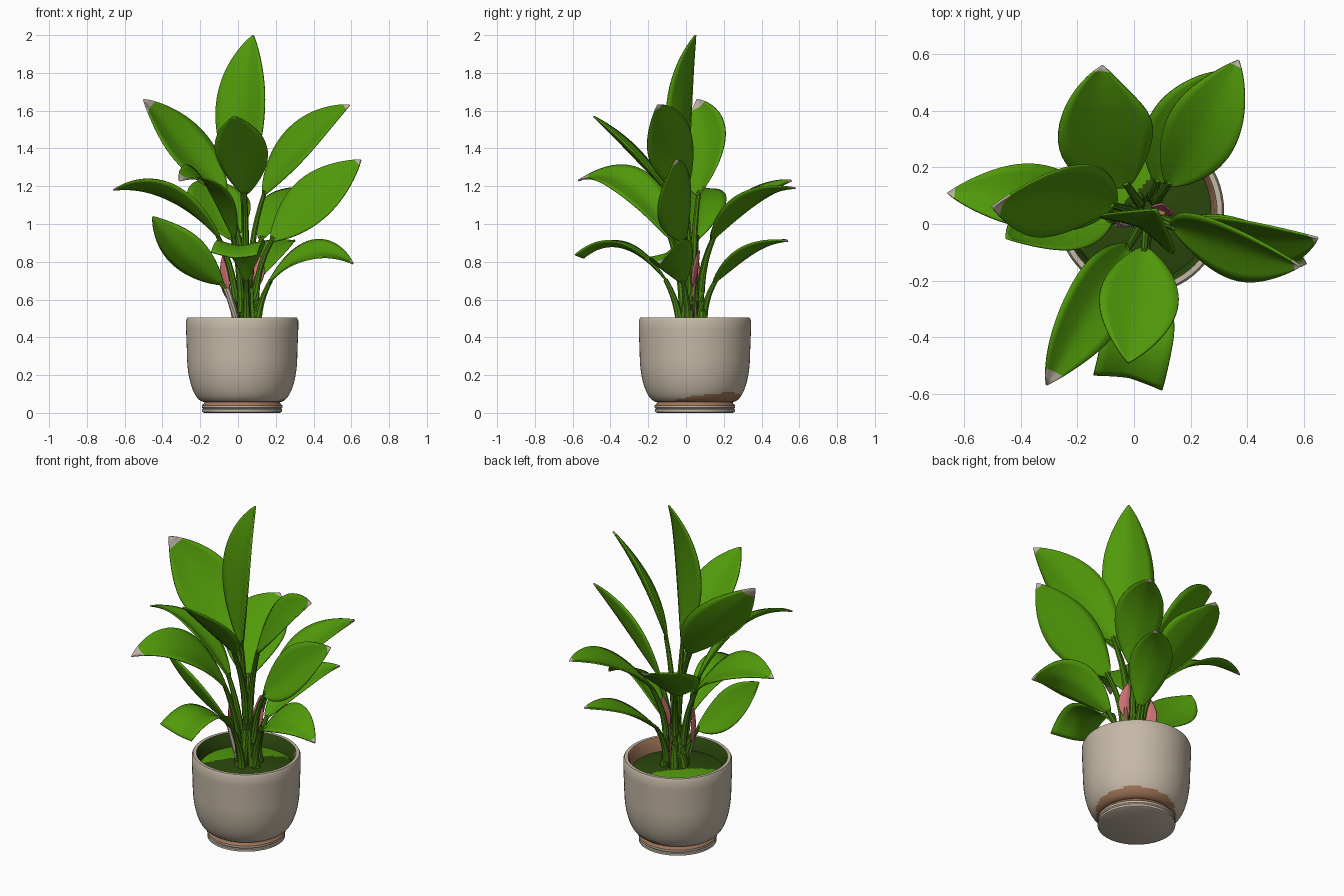
import bpy, bmesh, math
from mathutils import Vector, Matrix

cube = bpy.data.objects.get("Cube")
if cube:
    bpy.data.objects.remove(cube)


def material(name, *rgb):
    m = bpy.data.materials.new(name)
    m.use_nodes = True
    m.diffuse_color = (*rgb, 1)
    m.node_tree.nodes["Principled BSDF"].inputs["Base Color"].default_value = (*rgb, 1)
    return m


GREEN = material("leaf green", 0.083, 0.325, 0.003)
STEM = material("stem green", 0.065, 0.22, 0.005)
PALE = material("dry leaf tip", 0.5, 0.45, 0.37)
CLAY = material("beige glaze", 0.56, 0.485, 0.385)
RUST = material("bare terracotta", 0.36, 0.18, 0.1)
SOIL = material("dark moss", 0.024, 0.065, 0.004)
PINK = material("pink bud", 0.62, 0.17, 0.18)

POT_CENTRE = Vector((0.022, 0.047, 0))
UP = Vector((0, 0, 1))


def finish(bm, name, mats, angle=40):
    mesh = bpy.data.meshes.new(name)
    bm.to_mesh(mesh)
    bm.free()
    for m in mats:
        mesh.materials.append(m)
    ob = bpy.data.objects.new(name, mesh)
    bpy.context.collection.objects.link(ob)
    bpy.ops.object.select_all(action="DESELECT")
    ob.select_set(True)
    bpy.context.view_layer.objects.active = ob
    bpy.ops.object.shade_smooth_by_angle(angle=math.radians(angle))
    return ob


def circle(radius, steps):
    for i in range(steps):
        a = math.tau * i / steps
        yield Vector((radius * math.cos(a), radius * math.sin(a), 0))


def bridge(bm, rings):
    """Join successive closed rings of vertices with quads."""
    for lo, hi in zip(rings, rings[1:]):
        for i in range(len(lo)):
            bm.faces.new((lo[i - 1], lo[i], hi[i], hi[i - 1]))


def lathe(name, profile, mats, rule):
    """Spin a radius/height profile about the pot axis, capping a centre end."""
    bm = bmesh.new()
    rings = [[bm.verts.new(POT_CENTRE + p + UP * z) for p in circle(r, 64)] for r, z in profile]
    bridge(bm, rings)
    bm.faces.new(rings[0][::-1])
    for f in bm.faces:
        f.material_index = rule(f.calc_center_median() - POT_CENTRE)
    return finish(bm, name, mats)


def along(p0, p1, p2, t):
    """Point and direction on a curve with one handle."""
    point = p0 * (1 - t) ** 2 + p1 * 2 * t * (1 - t) + p2 * t * t
    return point, ((p1 - p0) * (1 - t) + (p2 - p1) * t).normalized()


def tube(name, p0, p1, p2, r0, r1, mat, steps=10):
    """Tapered round stalk along a curve."""
    bm = bmesh.new()
    rings = []
    for k in range(steps + 1):
        centre, tan = along(p0, p1, p2, k / steps)
        turn = tan.to_track_quat("Z", "Y")
        radius = r0 + (r1 - r0) * k / steps
        rings.append([bm.verts.new(centre + turn @ p) for p in circle(radius, 8)])
    bridge(bm, rings)
    bm.faces.new(rings[0][::-1])
    bm.faces.new(rings[-1])
    return finish(bm, name, [mat])


def blade(name, p0, p1, p2, width, roll, mats, pale_from, blunt=False, rows=24, cols=8):
    """Oval leaf folded along its midrib, following a curve."""
    chord = (p2 - p0).normalized()
    side = Matrix.Rotation(math.radians(roll), 3, chord) @ chord.cross(UP).normalized()
    bm = bmesh.new()
    grid = []
    for k in range(rows + 1):
        t = k / rows
        centre, tan = along(p0, p1, p2, t)
        across = (side - tan * side.dot(tan)).normalized()
        normal = across.cross(tan)
        if blunt:
            swell = math.sin(math.pi / 2 * min(1, t * 1.5))
        else:
            swell = max(0, math.sin(math.pi * t ** 0.92)) ** 0.85
        half = width / 2 * max(0.015, swell)
        row = []
        for i in range(cols + 1):
            u = i / cols * 2 - 1
            lift = 0.24 * (abs(u) ** 1.3 - 0.4)
            row.append(bm.verts.new(centre + (across * u + normal * lift) * half))
        grid.append(row)
    for k, (near, far) in enumerate(zip(grid, grid[1:])):
        for i in range(cols):
            f = bm.faces.new((near[i], near[i + 1], far[i + 1], far[i]))
            f.material_index = int(k / rows >= pale_from)
    ob = finish(bm, name, mats, 60)
    mod = ob.modifiers.new("thickness", "SOLIDIFY")
    mod.thickness = 0.008
    mod.offset = 0


def leaf(name, base_z, handle, tip, width, roll=0, pale_from=0.95, blunt=False):
    """Blade plus the stalk that carries it up from the moss."""
    handle, tip = Vector(handle), Vector(tip)
    base = Vector((0.03 + handle.x / 3, 0.02 + handle.y / 3, base_z))
    blade(name + "_leaf", base, handle, tip, width, roll, [GREEN, PALE], pale_from, blunt)
    root = Vector((0.025 + base.x * 0.5, 0.02 + base.y * 0.55, 0.43))
    bend = base - (handle - base).normalized() * (base.z - root.z) / 2
    bend = bend.lerp((root + base) / 2, 0.4)
    tube(name + "_stalk", root, bend, base.lerp(handle, 0.08), 0.024, 0.012, STEM)


# Pot: foot ring, rounded bowl and rolled rim
def pot_colour(p):
    r = math.hypot(p.x, p.y)
    if p.z > 0.4 and r < 0.268:
        return 1 if p.x > 0.2 else 2
    bare_patch = 0.06 < p.z < 0.05 + 0.04 * (p.x + p.y) / max(r, 0.01)
    return int(bare_patch or 0.043 < p.z < 0.062)


foot = [(0.2, 0), (0.212, 0.006), (0.212, 0.018), (0.207, 0.022), (0.213, 0.028),
        (0.213, 0.04), (0.203, 0.049)]
arc = [math.pi / 2 * i / 24 for i in range(25)]
bowl = [(0.2 + 0.092 * math.sin(a), 0.308 - 0.25 * math.cos(a)) for a in arc]
rim = [(0.297, 0.44), (0.297, 0.49), (0.29, 0.504), (0.272, 0.504), (0.262, 0.49), (0.25, 0.42)]
lathe("pot", foot + bowl + rim, [CLAY, RUST, SOIL], pot_colour)

# Planting surface, brighter toward the back right of the pot
mound = [(0.255 * i / 16, 0.455 - 0.03 * (i / 16) ** 2) for i in range(1, 17)]
lathe("moss_bed", mound, [SOIL, GREEN], lambda p: int(p.y - p.x > 0.08))

# Upper tier of leaves
TOP = 1.15
leaf("top", TOP, (-0.01, -0.06, 1.68), (0.08, 0.05, 2), 0.29, 20, 1)
leaf("upper_front", TOP, (0.02, -0.3, 1.42), (-0.02, -0.49, 1.57), 0.28, 0, 1)
leaf("upper_left", TOP, (0.3, -0.08, 1.46), (0.59, -0.15, 1.63), 0.28, 50)
leaf("upper_right", TOP, (-0.28, 0.13, 1.42), (-0.5, 0.06, 1.66), 0.33, -40, 0.9)

# Middle tier of leaves
MID = 0.91
leaf("middle_left", MID, (0.42, -0.07, 1.15), (0.65, -0.05, 1.34), 0.29, 58)
leaf("middle_right", MID, (-0.35, 0.1, 1.26), (-0.66, 0.11, 1.18), 0.25, 22, 0.92)
leaf("middle_front", MID, (-0.14, -0.28, 1.36), (-0.31, -0.57, 1.23), 0.25, -28, 0.9)
leaf("back_left", MID, (0.26, 0.34, 1.2), (0.37, 0.58, 1.19), 0.26, -5)
leaf("back_right", MID, (-0.15, 0.33, 1.16), (-0.11, 0.56, 1.23), 0.34, 5, 0.92)

# Low tier of leaves
LOW = 0.68
leaf("low_right", LOW, (-0.32, -0.03, 0.85), (-0.45, -0.05, 1.04), 0.25, 45, 1)
leaf("low_left", LOW, (0.38, -0.09, 0.96), (0.61, -0.14, 0.79), 0.23, 28)
leaf("low_back", LOW, (0.15, 0.36, 0.92), (0.3, 0.54, 0.91), 0.23)
leaf("low_front", LOW, (0.04, -0.33, 1.01), (-0.02, -0.55, 0.83), 0.25, 0, 1, True)

# Two young buds among the stalks, the first with a pale foot
blade("right_bud", Vector((-0.05, 0.02, 0.6)), Vector((-0.09, 0.03, 0.7)), Vector((-0.08, 0.05, 0.83)),
      0.1, 70, [PINK], 1)
tube("right_bud_foot", Vector((0, 0.01, 0.44)), Vector((-0.02, 0, 0.54)), Vector((-0.06, 0.01, 0.66)),
     0.015, 0.018, PALE)
blade("left_bud", Vector((0.09, 0.04, 0.66)), Vector((0.11, 0.05, 0.74)), Vector((0.1, 0.07, 0.86)),
      0.08, 0, [PINK], 1)
tube("left_bud_stalk", Vector((0.07, 0.03, 0.44)), Vector((0.08, 0.03, 0.6)), Vector((0.1, 0.045, 0.72)),
     0.018, 0.014, RUST)
